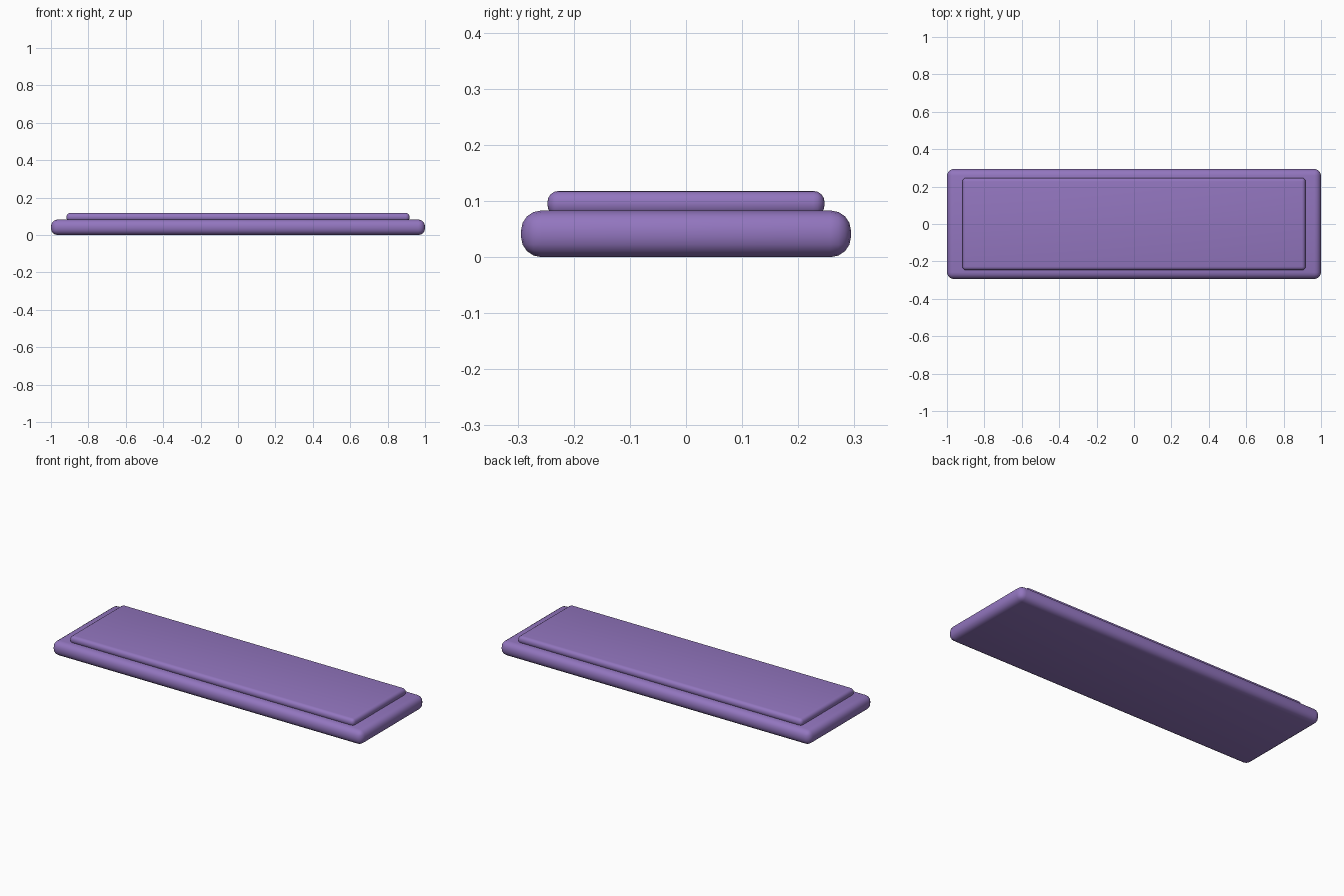
import bpy

if "Cube" in bpy.data.objects:
    bpy.data.objects.remove(bpy.data.objects["Cube"])

mat = bpy.data.materials.new("purple")
mat.diffuse_color = (0.29, 0.18, 0.52, 1)
mat.use_nodes = True
mat.node_tree.nodes["Principled BSDF"].inputs["Base Color"].default_value = mat.diffuse_color


def rounded_slab(name, sx, sy, z0, z1, radius):
    bpy.ops.mesh.primitive_cube_add(size=1, location=(0, 0, (z0 + z1) / 2))
    ob = bpy.context.object
    ob.name = name
    ob.scale = (sx, sy, z1 - z0)
    bpy.ops.object.transform_apply(location=False, rotation=False, scale=True)
    bevel = ob.modifiers.new("rounded_edges", 'BEVEL')
    bevel.width = radius
    bevel.segments = 4
    bpy.ops.object.modifier_apply(modifier=bevel.name)
    bpy.ops.object.shade_smooth_by_angle(angle=0.6)
    ob.data.materials.append(mat)
    return ob


# Thick lower slab with a thinner inset panel sunk slightly into its top
rounded_slab("base_slab", 2.0, 0.588, 0.0, 0.083, 0.036)
rounded_slab("top_panel", 1.834, 0.494, 0.073, 0.118, 0.02)
